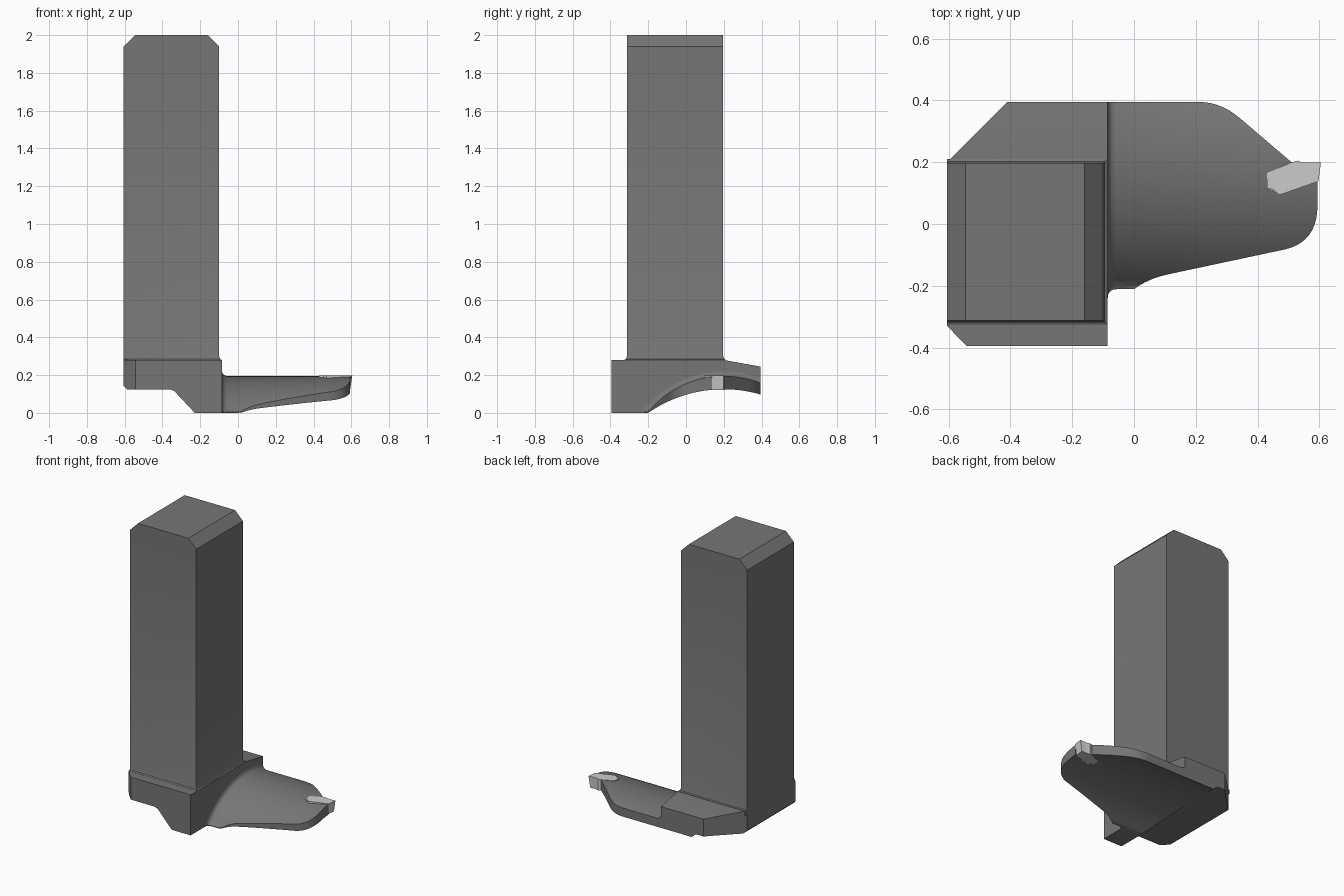
import bpy, bmesh, math
from mathutils import Vector

if "Cube" in bpy.data.objects:
    bpy.data.objects.remove(bpy.data.objects["Cube"])


def loft(name, rings):
    """Closed solid skinned through rings of equal point count."""
    bm = bmesh.new()
    vs = [[bm.verts.new(p) for p in r] for r in rings]
    n = len(rings[0])
    for a, b in zip(vs, vs[1:]):
        for i in range(n):
            j = (i + 1) % n
            bm.faces.new((a[i], a[j], b[j], b[i]))
    bm.faces.new(vs[0])
    bm.faces.new(vs[-1])
    bmesh.ops.recalc_face_normals(bm, faces=bm.faces)
    me = bpy.data.meshes.new(name)
    bm.to_mesh(me)
    bm.free()
    ob = bpy.data.objects.new(name, me)
    bpy.context.collection.objects.link(ob)
    return ob


def prism(name, pts, axis, lo, hi):
    """Extrude a 2D profile along x, y or z."""
    def place(p, t):
        q = list(p)
        q.insert(axis, t)
        return q
    return loft(name, [[place(p, t) for p in pts] for t in (lo, hi)])


def bend(a, c, b, n=8):
    """Rounded corner from a to b around control point c."""
    a, c, b = Vector(a), Vector(c), Vector(b)
    return [tuple(a * (1 - t) ** 2 + c * 2 * t * (1 - t) + b * t * t)
            for t in (i / n for i in range(n + 1))]


def activate(ob):
    bpy.ops.object.select_all(action='DESELECT')
    ob.select_set(True)
    bpy.context.view_layer.objects.active = ob


def intersect(ob, cutter):
    m = ob.modifiers.new("trim", 'BOOLEAN')
    m.operation, m.solver, m.object = 'INTERSECT', 'EXACT', cutter
    activate(ob)
    bpy.ops.object.modifier_apply(modifier=m.name)
    bpy.data.objects.remove(cutter)


def finish(ob, grey):
    mat = bpy.data.materials.new(ob.name + "_grey")
    mat.diffuse_color = (grey, grey, grey, 1)
    mat.use_nodes = True
    mat.node_tree.nodes["Principled BSDF"].inputs["Base Color"].default_value = mat.diffuse_color
    ob.data.materials.clear()
    ob.data.materials.append(mat)
    activate(ob)
    bpy.ops.object.shade_smooth_by_angle(angle=math.radians(30))


def arc_z(y, radius, centre):
    return math.sqrt(max(0, radius ** 2 - (y - 0.2) ** 2)) + centre


def under(y):
    return max(0, arc_z(y, 0.7025, -0.5775))


# Shank: square bar, chamfered top, small flare at the foot
shank_levels = [(0.25, 0.013, 0), (0.281, 0.013, 0), (0.286, 0.005, 0), (0.30, 0, 0),
                (1.94, 0, 0), (2.0, 0, 0.06)]
rings = []
for z, f, c in shank_levels:
    x0, x1, y0, y1 = -0.605 + c, -0.10 + f - c, -0.313 - f, 0.197 + f
    rings.append([(x0, y0, z), (x1, y0, z), (x1, y1, z), (x0, y1, z)])
finish(loft("shank", rings), 0.18)

# Head: side profile with arched underside, trimmed by front and top outlines
arch = [(y, under(y)) for y in (-0.205 + 0.6 * i / 32 for i in range(33))]
head = prism("head", [(-0.395, 0)] + arch + [(0.395, 0.245), (0.2, 0.28), (-0.395, 0.28)],
             0, -0.605, -0.085)
front = ([(-0.7, 0.4), (-0.7, 0.145), (-0.605, 0.142), (-0.588, 0.125)]
         + bend((-0.37, 0.125), (-0.34, 0.125), (-0.32, 0.097), 6)
         + [(-0.228, -0.001), (-0.228, -0.1), (0.1, -0.1), (0.1, 0.4)])
intersect(head, prism("front_trim", front, 1, -0.6, 0.6))
top = [(-0.605, -0.33), (-0.542, -0.395), (0.1, -0.5), (0.1, 0.5), (-0.405, 0.4),
       (-0.41, 0.395), (-0.605, 0.2)]
top[2:5] = [(-0.542, -0.5), (0.1, -0.5), (0.1, 0.5), (-0.41, 0.5)]
intersect(head, prism("top_trim", top, 2, -0.2, 0.5))
finish(head, 0.18)

# Blade: crescent section with a fillet where it meets the head
ys = [0.395 - 0.64 * i / 40 for i in range(41)]
rings = []
for x, d in [(-0.12, 0.028), (-0.085, 0.025), (-0.081, 0.013), (-0.074, 0.005),
             (-0.06, 0), (0.7, 0)]:
    upper = [(x, y, max(under(y) + 0.003, arc_z(y, 0.516 + d, -0.321))) for y in ys]
    rings.append(upper + [(x, y, under(y)) for y in reversed(ys)])
blade = loft("blade", rings)
outline = ([(-0.085, 0.5), (0.21, 0.5)]
           + bend((0.21, 0.395), (0.28, 0.395), (0.34, 0.345))
           + [(0.51, 0.2), (0.43, 0.165), (0.43, 0.115), (0.452, 0.11), (0.47, 0.095),
              (0.594, 0.138)]
           + bend((0.594, 0.06), (0.594, -0.06), (0.485, -0.083), 10)
           + bend((0.11, -0.163), (0.045, -0.177), (0.0, -0.211), 6)
           + bend((-0.055, -0.211), (-0.085, -0.211), (-0.085, -0.24), 5))
intersect(blade, prism("outline_trim", outline, 2, -0.3, 0.5))
finish(blade, 0.18)

# Cutting insert seated in the slot at the tip
tip = [(0.43, 0.165), (0.51, 0.199), (0.53, 0.205), (0.545, 0.199), (0.605, 0.199),
       (0.597, 0.138), (0.48, 0.097), (0.468, 0.095), (0.452, 0.112), (0.43, 0.115)]
insert = loft("cutting_insert", [[(x - (0.012 if x > 0.59 else 0), y, 0.12) for x, y in tip],
                                 [(x, y, 0.197) for x, y in tip]])
finish(insert, 0.6)
